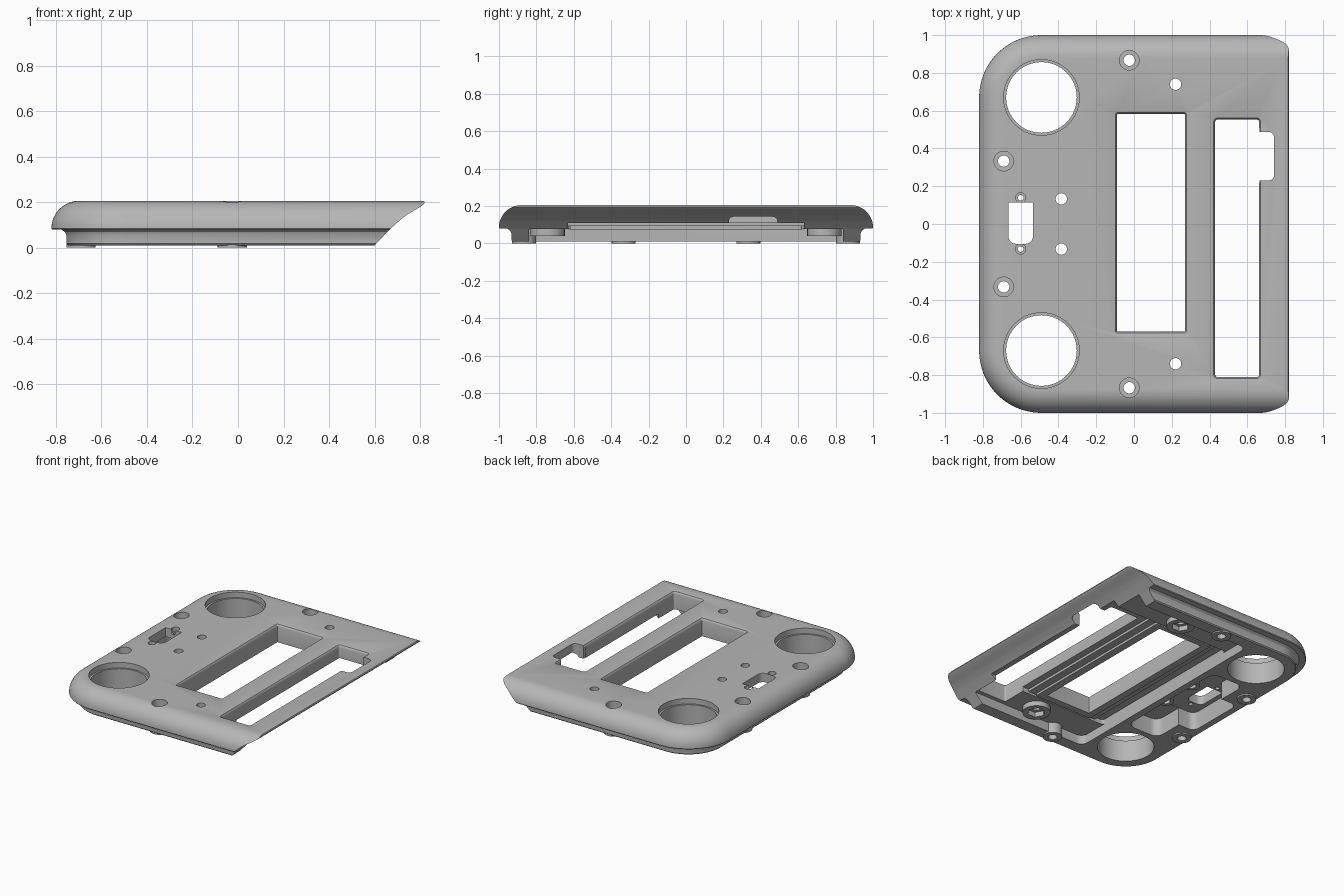
import bpy, bmesh, math
from mathutils import Vector

cube = bpy.data.objects.get("Cube")
if cube:
    bpy.data.objects.remove(cube, do_unlink=True)

grey = bpy.data.materials.new("warm grey plastic")
grey.use_nodes = True
COLOUR = (0.47, 0.47, 0.47, 1)
grey.diffuse_color = COLOUR
grey.node_tree.nodes["Principled BSDF"].inputs["Base Color"].default_value = COLOUR

TOP = 0.205


def loft(name, rings):
    """Closed solid through a stack of rings of 3D points."""
    bm = bmesh.new()
    rows = [[bm.verts.new(p) for p in ring] for ring in rings]
    n = len(rows[0])
    for a, b in zip(rows, rows[1:]):
        for i in range(n):
            j = (i + 1) % n
            bm.faces.new((a[i], a[j], b[j], b[i]))
    bm.faces.new(rows[0][::-1])
    bm.faces.new(rows[-1])
    bmesh.ops.recalc_face_normals(bm, faces=bm.faces)
    mesh = bpy.data.meshes.new(name)
    bm.to_mesh(mesh)
    bm.free()
    mesh.materials.append(grey)
    obj = bpy.data.objects.new(name, mesh)
    bpy.context.collection.objects.link(obj)
    return obj


def rrect(x0, x1, y0, y1, r, z, grow=0.0, steps=6):
    """Rounded rectangle ring at height z, optionally grown outwards."""
    x0, x1, y0, y1, r = x0 - grow, x1 + grow, y0 - grow, y1 + grow, r + grow
    pts = []
    for k, (cx, cy) in enumerate([(x1 - r, y1 - r), (x0 + r, y1 - r),
                                  (x0 + r, y0 + r), (x1 - r, y0 + r)]):
        for i in range(steps + 1):
            a = math.pi / 2 * (k + i / steps)
            pts.append((cx + r * math.cos(a), cy + r * math.sin(a), z))
    return pts


def box(x0, x1, y0, y1, z0, z1, r=0.02):
    return loft("helper", [rrect(x0, x1, y0, y1, r, z) for z in (z0, z1)])


def flared(x0, x1, y0, y1, r):
    """Opening cutter with a softened top edge."""
    levels = [(-0.1, 0), (TOP - 0.018, 0), (TOP - 0.008, 0.003),
              (TOP - 0.002, 0.008), (TOP, 0.014), (0.3, 0.014)]
    return loft("helper", [rrect(x0, x1, y0, y1, r, z, g) for z, g in levels])


def cyl(x, y, r, z0, z1, sides=32):
    return loft("helper", [[(x + r * math.cos(2 * math.pi * i / sides),
                             y + r * math.sin(2 * math.pi * i / sides), z)
                            for i in range(sides)] for z in (z0, z1)])


def combine(obj, other, operation):
    """Apply one boolean and discard the helper solid."""
    other.hide_render = True
    mod = obj.modifiers.new("boolean", 'BOOLEAN')
    mod.operation = operation
    mod.solver = 'EXACT'
    mod.object = other
    bpy.context.view_layer.objects.active = obj
    bpy.ops.object.modifier_apply(modifier=mod.name)
    bpy.data.objects.remove(other, do_unlink=True)


def cut(other):
    combine(shell, other, 'DIFFERENCE')


def add(other):
    combine(shell, other, 'UNION')


def shell_ring(d, z):
    """Body outline inset by d: round corners at -x, square at +x."""
    r, cx, cy, n = 0.33 - d, -0.49, 0.67, 20
    arc = [(cx + r * math.cos(math.pi / 2 * (1 + i / n)),
            cy + r * math.sin(math.pi / 2 * (1 + i / n))) for i in range(n + 1)]
    pts = arc + [(x, -y) for x, y in reversed(arc)]
    pts += [(1.0, -(1 - d)), (1.0, 1 - d)]
    return [(x, y, z) for x, y in pts]


# Outer body: inset skirt, ledge and rounded shoulder
profile = [(0.073, 0.01), (0.066, 0.017), (0.066, 0.055), (0.06, 0.068),
           (0.05, 0.075), (0.045, 0.079), (0.004, 0.079), (0, 0.084)]
for i in range(1, 13):
    t = math.pi / 2 * i / 12
    profile.append((0.12 * (1 - math.cos(t)), 0.084 + (TOP - 0.084) * math.sin(t)))
shell = loft("panel_shell", [shell_ring(d, z) for d, z in profile])

# Sloping +x end
slope = [(0.58, -0.012), (0.603, 0.012), (0.665, 0.078), (0.715, 0.123),
         (0.745, 0.146), (0.785, 0.169), (0.812, 0.186), (0.82, 0.195),
         (0.819, 0.201), (0.813, 0.21), (1.2, 0.21), (1.2, -0.012)]
cut(loft("helper", [[(x, y, z) for x, z in slope] for y in (-1.2, 1.2)]))

# Underside cavity, deeper in the middle, and pocket behind the small connector
cut(box(-0.26, 1.2, -0.84, 0.84, -0.1, 0.076, 0.05))
cut(box(-0.26, 1.2, -0.63, 0.63, -0.12, 0.11, 0.02))
cut(box(-0.70, -0.31, -0.22, 0.22, -0.1, 0.14, 0.05))
cut(box(-0.57, -0.312, -0.44, 0.44, -0.11, 0.138, 0.06))

# Stepped frame under the main window
add(box(-0.19, 0.38, -0.66, 0.66, 0.092, 0.15, 0.01))
add(box(-0.14, 0.325, -0.62, 0.62, 0.075, 0.151, 0.01))

# Bosses
SCREWS = [(-0.025, 0.867), (-0.69, 0.333)]
for s in (-1, 1):
    for x, y in SCREWS:
        add(cyl(x, s * y, 0.064, 0.0, 0.1))
    add(cyl(0.22, s * 0.74, 0.092, 0.04, 0.12))
    add(cyl(-0.385, s * 0.133, 0.055, 0.08, 0.16))

# Large round openings with a stepped lip, screw holes and nut recesses
for s in (-1, 1):
    cut(cyl(-0.49, s * 0.67, 0.187, -0.1, 0.3, 64))
    cut(cyl(-0.49, s * 0.67, 0.2, 0.165, 0.3, 64))
    for x, y in SCREWS:
        cut(cyl(x, s * y, 0.03, -0.1, 0.3))
        cut(cyl(x, s * y, 0.052, 0.1, 0.3))
    cut(cyl(0.22, s * 0.74, 0.03, -0.1, 0.3))
    cut(cyl(0.22, s * 0.74, 0.06, -0.1, 0.075, 6))
    cut(cyl(-0.385, s * 0.133, 0.03, -0.1, 0.3))
    cut(cyl(-0.6, 0.003 + s * 0.136, 0.015, -0.1, 0.3, 20))
    cut(cyl(-0.6, 0.003 + s * 0.136, 0.027, 0.17, 0.3, 20))

# Connector opening: square at +y, rounded at -y
cut(box(-0.665, -0.535, -0.105, 0.08, -0.1, 0.3, 0.04))
cut(box(-0.665, -0.535, 0.0, 0.115, -0.11, 0.31, 0.004))

# Main window, long slot and its side notch
cut(flared(-0.09, 0.27, -0.57, 0.582, 0.004))
cut(flared(0.43, 0.662, -0.81, 0.553, 0.012))
cut(box(0.6, 0.742, 0.23, 0.488, -0.1, 0.3, 0.03))
cut(box(0.6, 0.664, 0.21, 0.515, -0.11, 0.31, 0.01))

# Smooth shading with crisp edges
bpy.ops.object.select_all(action='DESELECT')
shell.select_set(True)
bpy.context.view_layer.objects.active = shell
bpy.ops.object.shade_smooth_by_angle(angle=math.radians(30))
